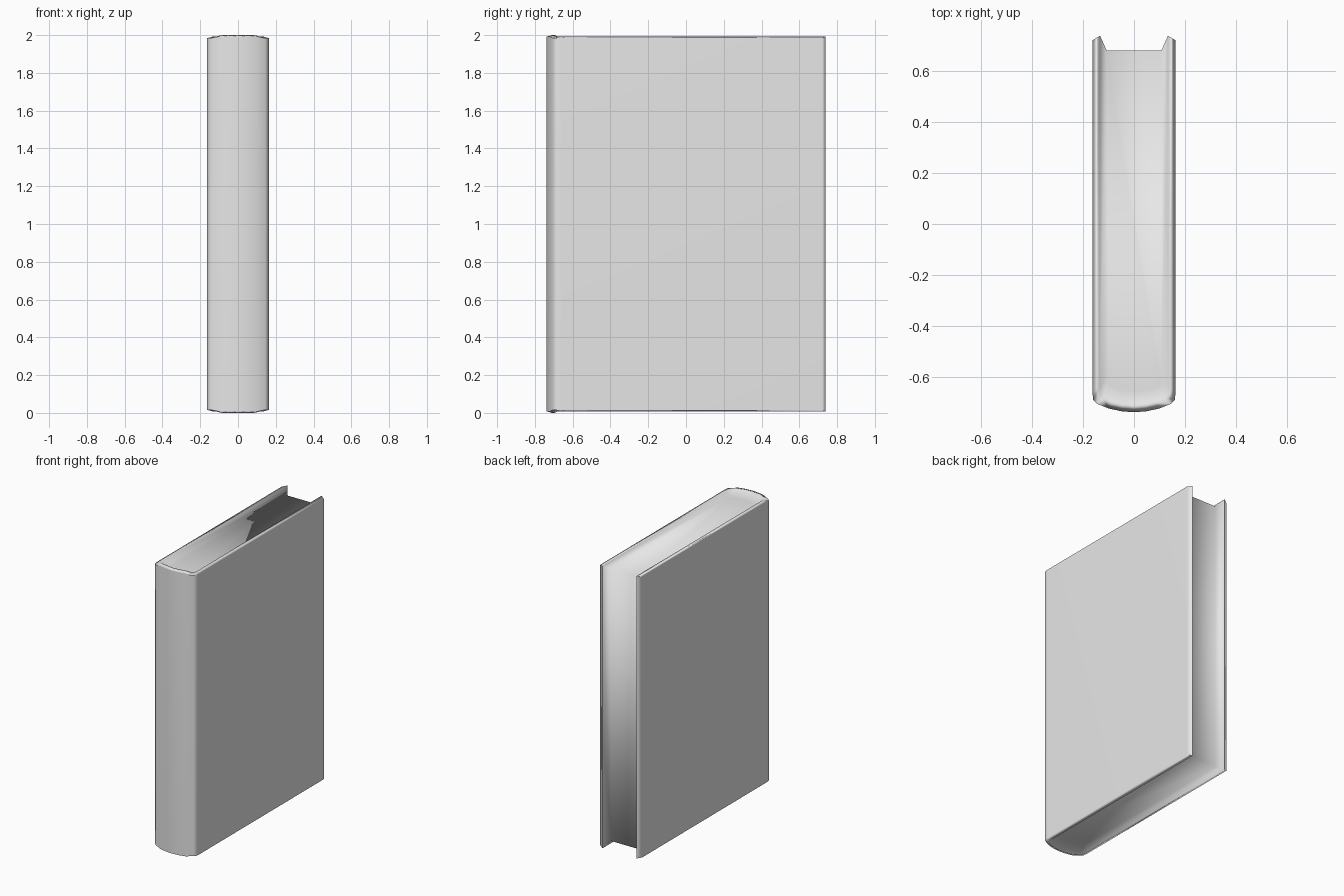
import bpy, bmesh

cube = bpy.data.objects.get("Cube")
if cube:
    bpy.data.objects.remove(cube, do_unlink=True)

# One plain colour
grey = bpy.data.materials.new("light_grey")
grey.use_nodes = True
colour = (0.8, 0.8, 0.8, 1)
grey.diffuse_color = colour
grey.node_tree.nodes["Principled BSDF"].inputs["Base Color"].default_value = colour

TOP = 2.0

# Half outlines seen from above, back edge to spine centre:
# outer cover, raised cover lip, and page block edge
outer = [(.163, .72), (.163, -.66), (.16, -.69), (.145, -.705), (.10, -.723), (.05, -.734), (0, -.738)]
lip = [(.133, .738), (.135, -.64), (.132, -.665), (.12, -.68), (.085, -.695), (.043, -.704), (0, -.708)]
pages = [(.107, .68), (.107, -.60), (.105, -.62), (.096, -.635), (.07, -.646), (.035, -.653), (0, -.656)]


def mirrored(half):
    return half + [(-x, y) for x, y in reversed(half[:-1])]


def ring(bm, half, inset, spine_inset):
    """Top and bottom rows of one outline, at an inset from the ends."""
    rows = ([], [])
    for x, y in mirrored(half):
        d = spine_inset if y < -.6 and abs(x) < .12 else inset
        rows[0].append(bm.verts.new((x, y, TOP - d)))
        rows[1].append(bm.verts.new((x, y, d)))
    return rows


def strip(bm, a, b):
    for i in range(len(a) - 1):
        bm.faces.new((a[i], a[i + 1], b[i + 1], b[i]))


bm = bmesh.new()
o = ring(bm, outer, .016, .008)
l = ring(bm, lip, .008, 0)
p = ring(bm, pages, .045, .045)

# Covers and spine
strip(bm, o[0], o[1])
# Lips and page ends, top and bottom
for k in (0, 1):
    strip(bm, o[k], l[k])
    strip(bm, l[k], p[k])
    bm.faces.new(p[k])
# Back edges of both covers
for e in (0, -1):
    bm.faces.new((o[0][e], l[0][e], l[1][e], o[1][e]))
    bm.faces.new((l[0][e], p[0][e], p[1][e], l[1][e]))
# Fore edge of the pages
bm.faces.new((p[0][0], p[0][-1], p[1][-1], p[1][0]))
bmesh.ops.recalc_face_normals(bm, faces=bm.faces)

# Smooth shading, with sharp edges where the lips fold
for f in bm.faces:
    f.smooth = True
for edge in bm.edges:
    edge.smooth = edge.calc_face_angle(0) < 1.35

mesh = bpy.data.meshes.new("book")
bm.to_mesh(mesh)
bm.free()
mesh.materials.append(grey)
book = bpy.data.objects.new("book", mesh)
bpy.context.collection.objects.link(book)

# Keep the large faces flat while the narrow lips blend
weighted = book.modifiers.new("flat_covers", 'WEIGHTED_NORMAL')
weighted.keep_sharp = True
